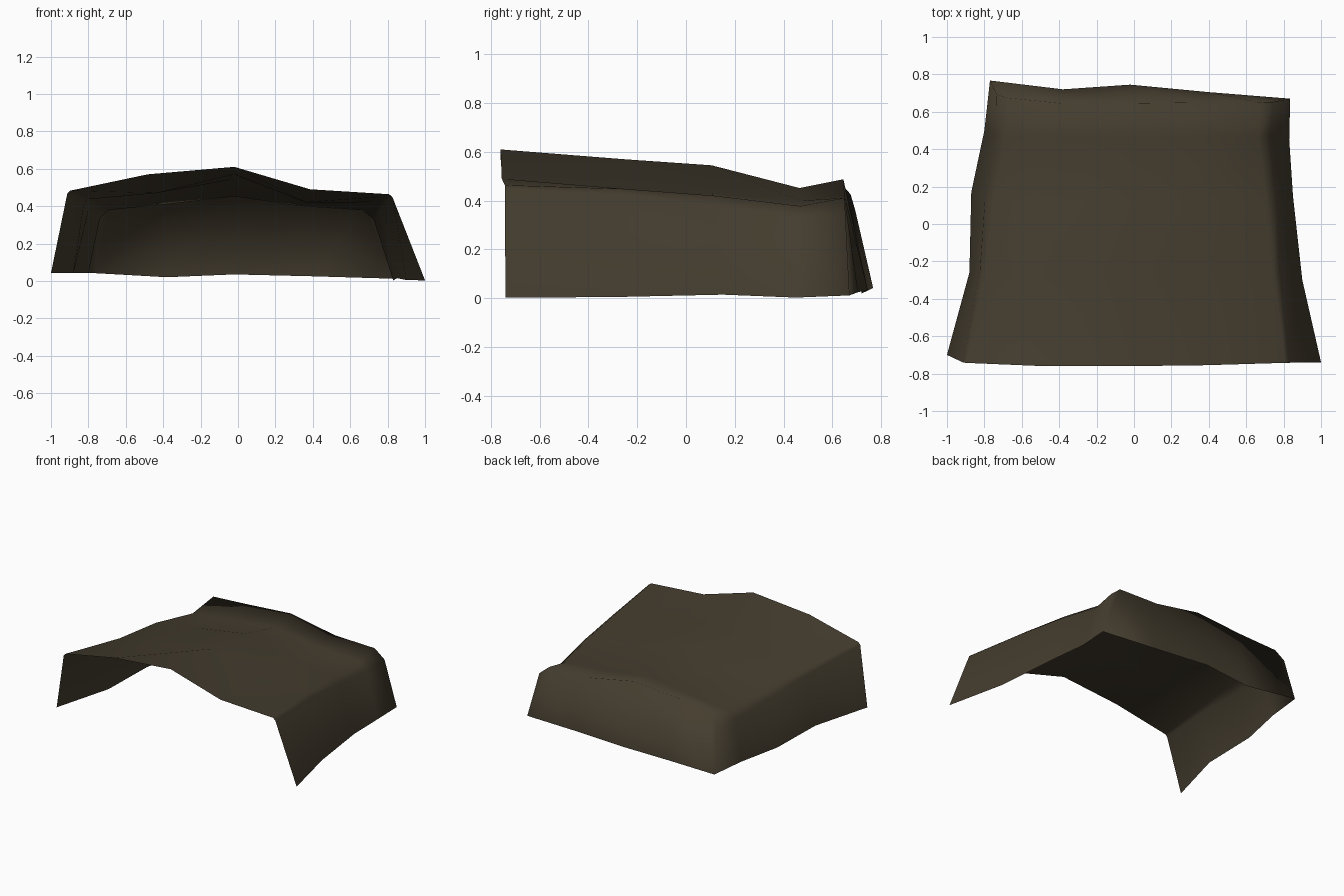
import bpy, bmesh
from mathutils import Vector

if "Cube" in bpy.data.objects:
    bpy.data.objects.remove(bpy.data.objects["Cube"])

# Olive canvas
mat = bpy.data.materials.new("dark olive canvas")
mat.diffuse_color = (0.058, 0.046, 0.028, 1)
mat.use_nodes = True
mat.node_tree.nodes["Principled BSDF"].inputs["Base Color"].default_value = mat.diffuse_color

# Stations front to back:
# roof y | left foot x,y | left eave x,z | left mid, ridge, right mid z | right eave x,z | right foot x,y | eave rounding
stations = [
    (-0.755, -1.00, -0.70, -0.91, 0.48, 0.57, 0.61, 0.49, 0.82, 0.463, 1.00, -0.74, 0.03),
    (-0.25, -0.88, -0.26, -0.82, 0.435, 0.47, 0.57, 0.42, 0.77, 0.45, 0.90, -0.30, 0.06),
    (0.11, -0.87, 0.17, -0.79, 0.42, 0.48, 0.545, 0.43, 0.75, 0.42, 0.85, 0.15, 0.10),
    (0.47, -0.80, 0.50, -0.73, 0.375, 0.41, 0.452, 0.40, 0.71, 0.375, 0.83, 0.45, 0.12),
    (0.65, -0.77, 0.767, -0.73, 0.42, 0.46, 0.488, 0.42, 0.73, 0.41, 0.835, 0.67, 0.16),
]
right_z = [0.003, 0.005, 0.015, 0.003, 0.012]

bm = bmesh.new()
rows = []
for s, rz in zip(stations, right_z):
    y, lfx, lfy, lx, lz, mlz, rdz, mrz, rx, rez, rfx, rfy, c = s
    eave_y = y + 0.013 if y < -0.7 else y
    foot_l, foot_r = Vector((lfx, lfy, 0.042)), Vector((rfx, rfy, rz))
    eave_l, eave_r = Vector((lx, eave_y + (0.03 if y > 0.6 else 0), lz)), Vector((rx, eave_y, rez))
    mid_l, mid_r = Vector((lx * 0.53, y - 0.005, mlz)), Vector((rx * 0.47, y, mrz))
    ridge = Vector((-0.02, y - 0.005, rdz))
    pts = [foot_l, eave_l.lerp(foot_l, c), eave_l.lerp(mid_l, c), mid_l, ridge,
           mid_r, eave_r.lerp(mid_r, c), eave_r.lerp(foot_r, c), foot_r]
    rows.append([bm.verts.new(p) for p in pts])

# Roof and side walls
for a, b in zip(rows, rows[1:]):
    for i in range(8):
        bm.faces.new((a[i], a[i + 1], b[i + 1], b[i]))

# Back wall
t = rows[-1]
low = [bm.verts.new(p) for p in ((-0.38, 0.72, 0.02), (-0.02, 0.745, 0.035), (0.40, 0.705, 0.025))]
bm.faces.new((t[0], t[1], t[2]))
bottom = [t[0]] + low + [t[8]]
for i in range(4):
    bm.faces.new((bottom[i], t[i + 2], t[i + 3], bottom[i + 1]))
bm.faces.new((t[8], t[6], t[7]))

bmesh.ops.recalc_face_normals(bm, faces=bm.faces[:])
# Make the sheet's outer side face up
if sum(f.normal.z * f.calc_area() for f in bm.faces) < 0:
    bmesh.ops.reverse_faces(bm, faces=bm.faces[:])
for f in bm.faces:
    f.smooth = True

me = bpy.data.meshes.new("canvas_shelter")
bm.to_mesh(me)
bm.free()
me.materials.append(mat)
bpy.context.collection.objects.link(bpy.data.objects.new("canvas_shelter", me))
